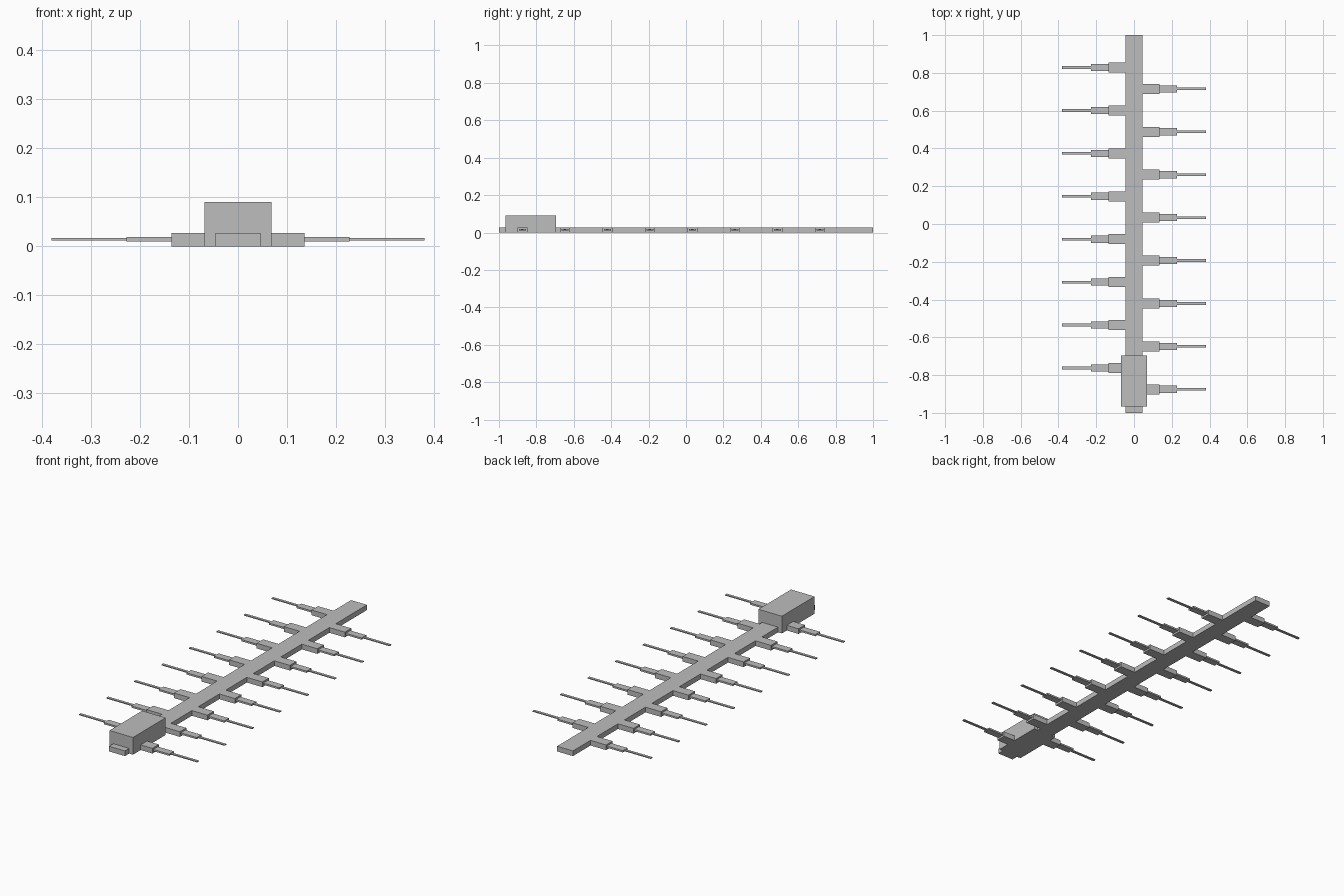
import bpy

cube = bpy.data.objects.get("Cube")
if cube:
    bpy.data.objects.remove(cube, do_unlink=True)

# Single grey finish
grey = bpy.data.materials.new("light_grey")
grey.use_nodes = True
colour = (0.51, 0.51, 0.51, 1.0)
grey.diffuse_color = colour
grey.node_tree.nodes["Principled BSDF"].inputs["Base Color"].default_value = colour


def box(name, x, y, z):
    """Box spanning the given (min, max) range on each axis."""
    spans = [(min(s), max(s)) for s in (x, y, z)]
    bpy.ops.mesh.primitive_cube_add(size=1, location=[(a + b) / 2 for a, b in spans])
    obj = bpy.context.object
    obj.name = name
    obj.scale = [b - a for a, b in spans]
    bpy.ops.object.transform_apply(location=False, rotation=False, scale=True)
    obj.data.materials.append(grey)
    return obj


# Long spine and the raised block near its front end
SPINE = 0.046
box("spine", (-SPINE, SPINE), (-1, 1), (0, 0.027))
box("head_block", (-0.068, 0.068), (-0.965, -0.695), (0, 0.09))

# Stepped arm sections: name, inner x, outer x, width, bottom z, top z
SECTIONS = [
    ("base", SPINE, 0.136, 0.053, 0.0, 0.027),
    ("middle", 0.136, 0.228, 0.038, 0.0095, 0.0185),
    ("tip", 0.228, 0.381, 0.014, 0.0115, 0.0165),
]
COUNT, SPACING = 8, 0.2272

# Arms alternate along the spine: the two sides are staggered by half a step
for side, sign, first in (("left", 1, -0.875), ("right", -1, -0.762)):
    for i in range(COUNT):
        y = first + i * SPACING
        for part, x0, x1, width, z0, z1 in SECTIONS:
            box(f"{side}_arm_{i + 1}_{part}", (sign * x0, sign * x1),
                (y - width / 2, y + width / 2), (z0, z1))
